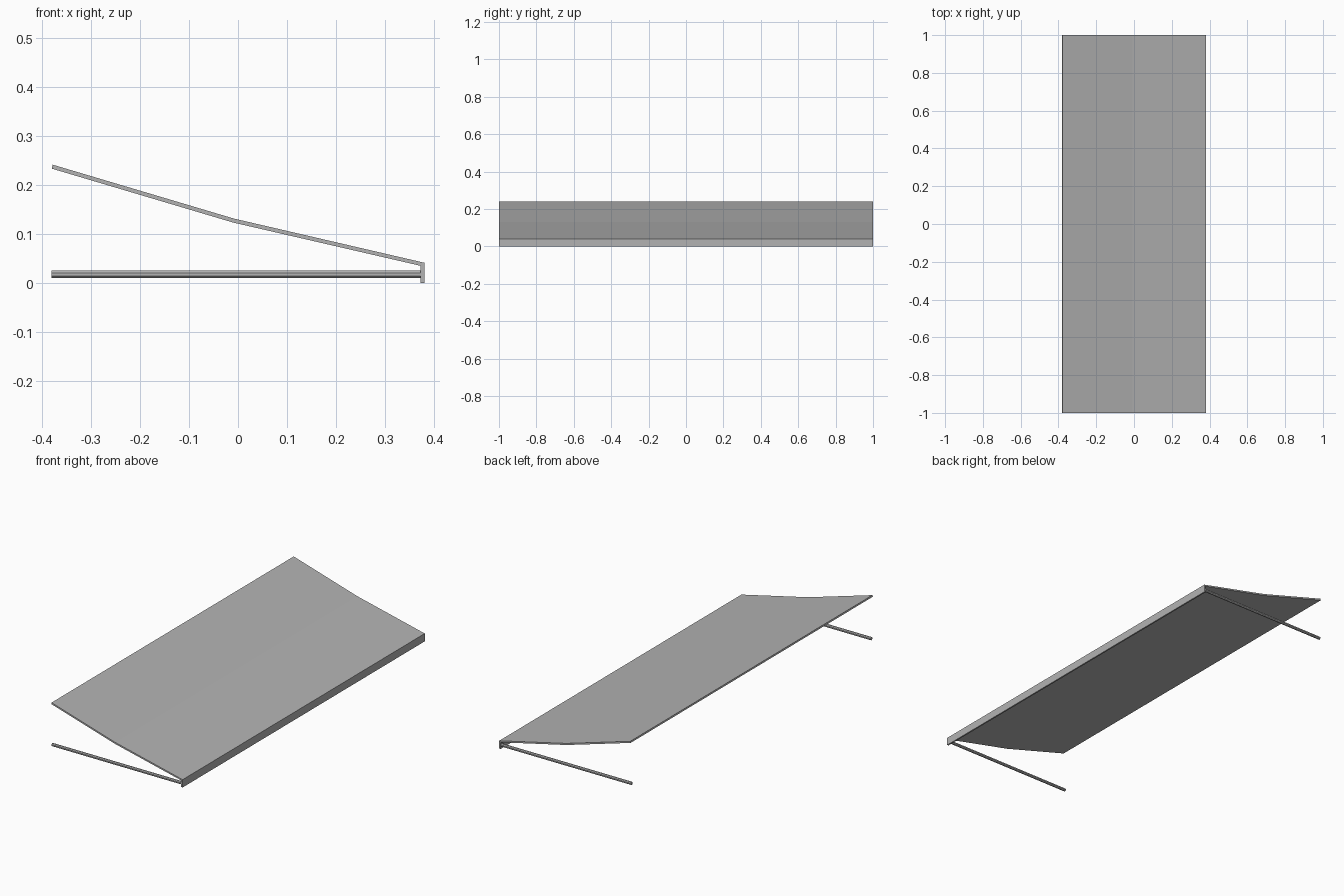
import bpy
import bmesh
from math import pi
from mathutils import Matrix

cube = bpy.data.objects.get("Cube")
if cube:
    bpy.data.objects.remove(cube, do_unlink=True)

grey = bpy.data.materials.new("plain grey")
grey.use_nodes = True
colour = (0.45, 0.45, 0.45, 1)
grey.diffuse_color = colour
grey.node_tree.nodes["Principled BSDF"].inputs["Base Color"].default_value = colour


def add_object(name, bm):
    bmesh.ops.recalc_face_normals(bm, faces=bm.faces)
    mesh = bpy.data.meshes.new(name)
    bm.to_mesh(mesh)
    bm.free()
    mesh.materials.append(grey)
    obj = bpy.data.objects.new(name, mesh)
    bpy.context.collection.objects.link(obj)
    return obj


def extruded(name, profile, half_length):
    """Extrude a closed x-z profile along y."""
    bm = bmesh.new()
    face = bm.faces.new([bm.verts.new((x, -half_length, z)) for x, z in profile])
    result = bmesh.ops.extrude_face_region(bm, geom=[face])
    moved = [v for v in result["geom"] if isinstance(v, bmesh.types.BMVert)]
    bmesh.ops.translate(bm, verts=moved, vec=(0, 2 * half_length, 0))
    return add_object(name, bm)


# Canopy sheet with a slight bend across its middle
extruded("canopy_sheet", [
    (-0.378, 0.241), (-0.008, 0.131), (0.38, 0.041),
    (0.38, 0.033), (-0.01, 0.123), (-0.38, 0.233)], 1.0)

# Hanging lip along the low edge
extruded("front_valance", [
    (0.372, 0), (0.38, 0), (0.38, 0.033), (0.372, 0.0348)], 1.0)

# Support arm at each end
arm_start, arm_end = -0.38, 0.372
for side, y in (("front", -0.99), ("back", 0.99)):
    bm = bmesh.new()
    bmesh.ops.create_cone(
        bm, cap_ends=True, segments=8, radius1=0.008, radius2=0.008,
        depth=arm_end - arm_start,
        matrix=Matrix.Translation(((arm_start + arm_end) / 2, y, 0.0175))
        @ Matrix.Rotation(pi / 2, 4, "Y") @ Matrix.Rotation(pi / 8, 4, "Z"))
    add_object(side + "_support_arm", bm)
